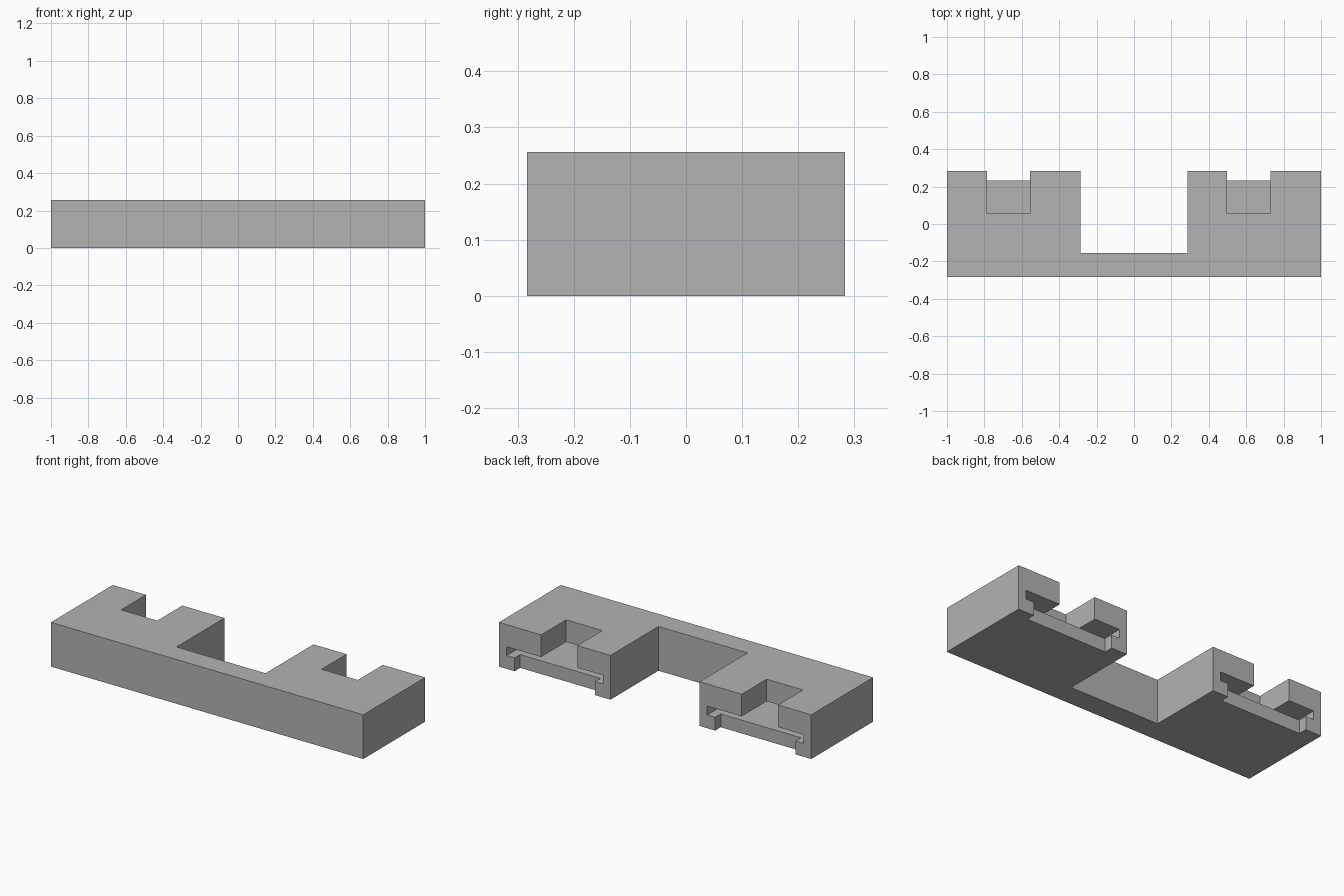
import bpy
import bmesh

cube = bpy.data.objects.get("Cube")
if cube:
    bpy.data.objects.remove(cube, do_unlink=True)

HALF_Y, TOP = 0.283, 0.256
FLOOR, CEILING = 0.077, 0.128      # heights of the hidden slot
OUT = 0.1                          # cutter overshoot

grey = bpy.data.materials.new("plain grey")
grey.use_nodes = True
colour = (0.45, 0.45, 0.45, 1)
grey.diffuse_color = colour
grey.node_tree.nodes["Principled BSDF"].inputs["Base Color"].default_value = colour


def prism(name, outline, z0, z1):
    """Extrude an xy outline from z0 to z1."""
    bm = bmesh.new()
    base = bm.faces.new([bm.verts.new((x, y, z0)) for x, y in outline])
    top = bmesh.ops.extrude_face_region(bm, geom=[base])
    verts = [v for v in top["geom"] if isinstance(v, bmesh.types.BMVert)]
    bmesh.ops.translate(bm, vec=(0, 0, z1 - z0), verts=verts)
    bmesh.ops.recalc_face_normals(bm, faces=bm.faces)
    mesh = bpy.data.meshes.new(name)
    bm.to_mesh(mesh)
    bm.free()
    mesh.materials.append(grey)
    obj = bpy.data.objects.new(name, mesh)
    bpy.context.collection.objects.link(obj)
    return obj


def cut(body, name, x0, x1, y0, y1, z0, z1):
    """Subtract a box from the body, keeping it as a hidden helper."""
    cutter = prism(name, [(x0, y0), (x1, y0), (x1, y1), (x0, y1)], z0, z1)
    cutter.hide_render = True
    cutter.hide_set(True)
    cutter.display_type = 'WIRE'
    mod = body.modifiers.new(name, 'BOOLEAN')
    mod.operation = 'DIFFERENCE'
    mod.solver = 'EXACT'
    mod.object = cutter
    return cutter


# U-shaped block: front rail with two rear pads
GAP, RAIL = 0.285, -0.155
body = prism("bracket_body", [
    (-1, -HALF_Y), (1, -HALF_Y), (1, HALF_Y), (GAP, HALF_Y),
    (GAP, RAIL), (-GAP, RAIL), (-GAP, HALF_Y), (-1, HALF_Y)], 0, TOP)

cutters = []
for side, centre in (("right", -0.642), ("left", 0.642)):
    back = HALF_Y + OUT
    # wide horizontal slot running into the pad
    cutters.append(cut(body, side + "_slot_cutter", centre - 0.308, centre + 0.308,
                       RAIL, back, FLOOR, CEILING))
    # shallow opening below the slot
    cutters.append(cut(body, side + "_lower_cutter", centre - 0.257, centre + 0.257,
                       0.232, back, -OUT, 0.1))
    # notch open to the top, slightly off centre
    cutters.append(cut(body, side + "_notch_cutter", centre - 0.145, centre + 0.087,
                       0.055, back, 0.1, TOP + OUT))

# Bake the cuts and drop the helpers
graph = bpy.context.evaluated_depsgraph_get()
final = bpy.data.meshes.new_from_object(body.evaluated_get(graph))
body.modifiers.clear()
body.data = final
for cutter in cutters:
    bpy.data.objects.remove(cutter, do_unlink=True)
